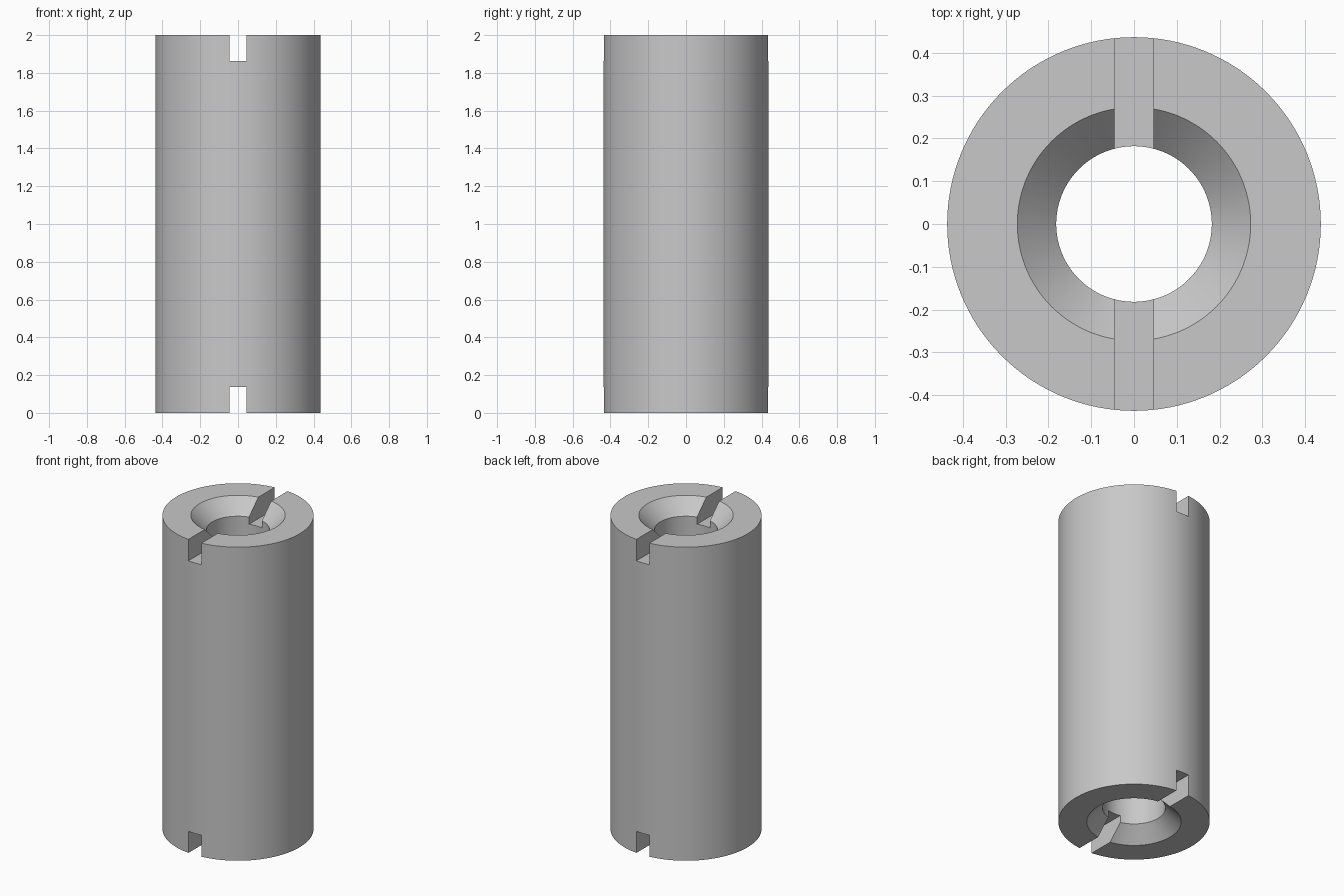
import bpy
import bmesh
import math
from mathutils import Matrix

HEIGHT, OUTER, BORE, RIM = 2.0, 0.437, 0.182, 0.273
SINK = RIM - BORE              # 45 degree countersink
SLOT_WIDTH, SLOT_DEPTH = 0.091, 0.137
SEGMENTS = 128

cube = bpy.data.objects.get("Cube")
if cube:
    bpy.data.objects.remove(cube, do_unlink=True)

# Single grey metal
metal = bpy.data.materials.new("grey_metal")
metal.use_nodes = True
grey = (0.58, 0.58, 0.58, 1)
metal.diffuse_color = grey
metal.node_tree.nodes["Principled BSDF"].inputs["Base Color"].default_value = grey


def add_object(name, bm):
    bmesh.ops.recalc_face_normals(bm, faces=bm.faces)
    mesh = bpy.data.meshes.new(name)
    bm.to_mesh(mesh)
    bm.free()
    mesh.materials.append(metal)
    obj = bpy.data.objects.new(name, mesh)
    bpy.context.collection.objects.link(obj)
    return obj


# Sleeve: closed wall profile turned about z
profile = [(OUTER, 0), (OUTER, HEIGHT), (RIM, HEIGHT), (BORE, HEIGHT - SINK),
           (BORE, SINK), (RIM, 0)]
bm = bmesh.new()
rings = []
for i in range(SEGMENTS):
    a = 2 * math.pi * i / SEGMENTS
    rings.append([bm.verts.new((r * math.cos(a), r * math.sin(a), z)) for r, z in profile])
for i, ring in enumerate(rings):
    after = rings[(i + 1) % SEGMENTS]
    for j in range(len(profile)):
        k = (j + 1) % len(profile)
        bm.faces.new((ring[j], after[j], after[k], ring[k]))
sleeve = add_object("slotted_sleeve", bm)

# Cutters: one screwdriver slot across each end
cutters = []
for name, z in (("bottom_slot_cutter", 0), ("top_slot_cutter", HEIGHT)):
    bm = bmesh.new()
    size = Matrix.Diagonal((SLOT_WIDTH, 4 * OUTER, 2 * SLOT_DEPTH, 1))
    bmesh.ops.create_cube(bm, size=1, matrix=Matrix.Translation((0, 0, z)) @ size)
    cutter = add_object(name, bm)
    cutter.hide_render = True
    cutters.append(cutter)
    cut = sleeve.modifiers.new(name, "BOOLEAN")
    cut.operation = "DIFFERENCE"
    cut.solver = "EXACT"
    cut.object = cutter

# Apply the cuts, then shade the round walls smooth
bpy.ops.object.select_all(action="DESELECT")
sleeve.select_set(True)
bpy.context.view_layer.objects.active = sleeve
for cutter in cutters:
    bpy.ops.object.modifier_apply(modifier=cutter.name)
    bpy.data.objects.remove(cutter, do_unlink=True)
bpy.ops.object.shade_smooth_by_angle(angle=math.radians(30))
